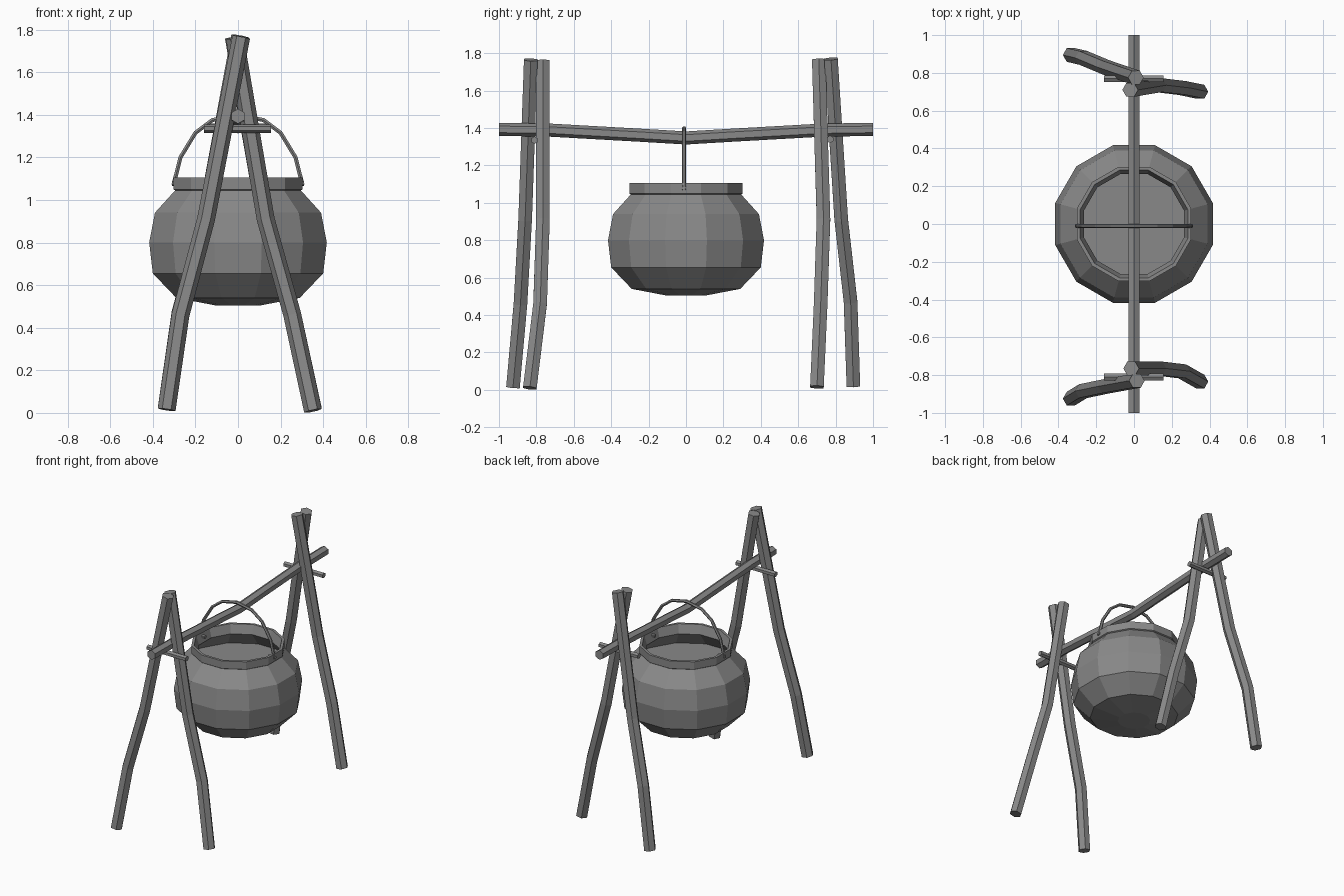
import bpy, bmesh, math
from mathutils import Vector, Matrix

if "Cube" in bpy.data.objects:
    bpy.data.objects.remove(bpy.data.objects["Cube"], do_unlink=True)

grey = bpy.data.materials.new("plain grey")
grey.use_nodes = True
grey.diffuse_color = (0.25, 0.25, 0.25, 1)
grey.node_tree.nodes["Principled BSDF"].inputs["Base Color"].default_value = grey.diffuse_color


def finish(name, bm):
    """Turn a bmesh into a flat shaded grey object."""
    bmesh.ops.recalc_face_normals(bm, faces=bm.faces)
    mesh = bpy.data.meshes.new(name)
    bm.to_mesh(mesh)
    bm.free()
    mesh.materials.append(grey)
    obj = bpy.data.objects.new(name, mesh)
    bpy.context.collection.objects.link(obj)
    return obj


def rod(name, path, radius, corner, sides=6):
    """Capped many-sided tube along a path; one corner points along 'corner'."""
    pts = [Vector(p) for p in path]
    bm = bmesh.new()
    rings = []
    for i, p in enumerate(pts):
        before = (p - pts[i - 1]).normalized() if i else Vector()
        after = (pts[i + 1] - p).normalized() if i < len(pts) - 1 else Vector()
        along = (before + after).normalized()
        u = Vector(corner)
        u = (u - along * u.dot(along)).normalized()
        v = along.cross(u)
        angles = [math.tau * k / sides for k in range(sides)]
        rings.append([bm.verts.new(p + radius * (u * math.cos(a) + v * math.sin(a))) for a in angles])
    for low, high in zip(rings, rings[1:]):
        for k in range(sides):
            n = (k + 1) % sides
            bm.faces.new((low[k], low[n], high[n], high[k]))
    bm.faces.new(rings[0])
    bm.faces.new(rings[-1])
    return finish(name, bm)


def lathe(name, profile, sides=12):
    """Spin a profile of (flat-side radius, height) about the z axis."""
    half = math.pi / sides
    turn = Matrix.Rotation(half, 3, "Z")
    bm = bmesh.new()
    verts = [bm.verts.new(turn @ Vector((r / math.cos(half), 0, z))) for r, z in profile]
    edges = [bm.edges.new(pair) for pair in zip(verts, verts[1:])]
    bmesh.ops.spin(bm, geom=verts + edges, axis=(0, 0, 1), cent=(0, 0, 0),
                   angle=math.tau, steps=sides)
    bmesh.ops.remove_doubles(bm, verts=bm.verts, dist=0.0005)
    return finish(name, bm)


# Crooked support legs, crossing near the top
legs = {
    "front_right_leg": [(-.335, -.925, .015), (-.27, -.885, .46), (-.15, -.86, .91), (.015, -.83, 1.765)],
    "front_left_leg": [(.352, -.835, .01), (.255, -.78, .46), (.13, -.765, .91), (-.015, -.765, 1.76)],
    "back_right_leg": [(-.335, .895, .02), (-.27, .88, .47), (-.15, .83, .91), (.01, .775, 1.77)],
    "back_left_leg": [(.352, .70, .015), (.255, .72, .46), (.13, .735, .91), (-.02, .71, 1.765)],
}
for name, path in legs.items():
    rod(name, path, .042, (1, 0, 0))

# Short sticks tied across each pair of legs
for name, y, z in (("front_cross_stick", -.81, 1.335), ("back_cross_stick", .77, 1.34)):
    rod(name, [(-.16, y, z), (.155, y, z)], .02, (0, 0, 1))

# Long pole sagging under the weight
half_pole = [(1, 1.393), (.73, 1.389), (.25, 1.362)]
pole = [(0, -y, z) for y, z in half_pole] + [(0, 0, 1.347)] + [(0, y, z) for y, z in reversed(half_pole)]
rod("hanging_pole", pole, .035, (0, 0, 1))

# Pot shell with a thick collar, open at the top
lathe("pot", [(0, .505), (.107, .505), (.29, .54), (.4, .655), (.417, .8), (.39, .94),
              (.295, 1.045), (.303, 1.05), (.303, 1.105), (.285, 1.105), (.265, 1.04), (.37, .925)])
lathe("pot_contents", [(0, .925), (.37, .925)])

# Handle looped over the pole
half_handle = [(.303, 1.07), (.27, 1.2), (.2, 1.315), (.12, 1.375)]
handle = ([(-x, -.01, z) for x, z in half_handle] + [(0, -.01, 1.4)]
          + [(x, -.01, z) for x, z in reversed(half_handle)])
rod("handle", handle, .011, (0, 1, 0))

# Pegs holding the handle to the collar
for name, side in (("left_peg", 1), ("right_peg", -1)):
    rod(name, [(side * .255, -.01, 1.078), (side * .31, -.01, 1.078)], .012, (0, 0, 1))
